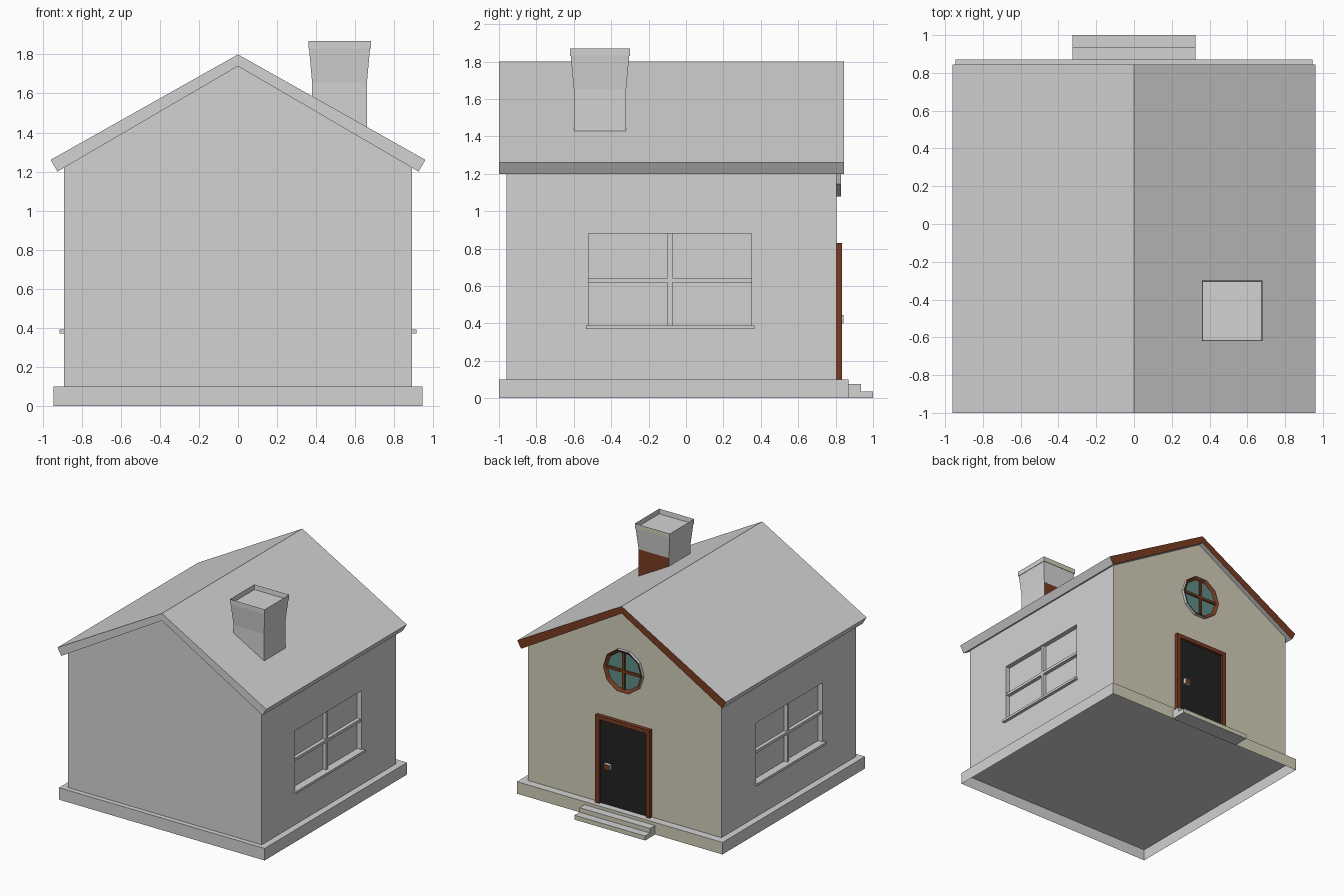
import bpy, bmesh, math
from mathutils import Vector

if "Cube" in bpy.data.objects:
    bpy.data.objects.remove(bpy.data.objects["Cube"])


def material(name, r, g, b):
    m = bpy.data.materials.new(name)
    m.diffuse_color = (r, g, b, 1)
    m.use_nodes = True
    m.node_tree.nodes["Principled BSDF"].inputs["Base Color"].default_value = m.diffuse_color
    return m


GREY = material("light_grey", 0.65, 0.65, 0.65)
BEIGE = material("beige_plaster", 0.645, 0.62, 0.49)
BROWN = material("brown_wood", 0.19, 0.045, 0.016)
GLASS = material("teal_glass", 0.115, 0.27, 0.24)
BLACK = material("black_door", 0.016, 0.016, 0.016)


def prism(name, profile, y0, y1, mat=GREY, back=None, recess=None):
    """Extrude an xz profile along y. Faces on the +y side take the back colour.
    recess = (direction, rim width, depth, floor colour) sinks one face."""
    bm = bmesh.new()
    cap = bm.faces.new([bm.verts.new((x, y0, z)) for x, z in profile])
    ext = bmesh.ops.extrude_face_region(bm, geom=[cap])["geom"]
    for v in ext:
        if isinstance(v, bmesh.types.BMVert):
            v.co.y = y1
    bmesh.ops.recalc_face_normals(bm, faces=bm.faces)
    bm.normal_update()
    for f in bm.faces:
        f.material_index = 1 if f.normal.y > 0.9 else 0
    mats = [mat, back or mat]
    if recess:
        direction, rim, depth, floor = recess
        face = max(bm.faces, key=lambda f: f.normal.dot(Vector(direction)))
        if depth is None:
            bmesh.ops.delete(bm, geom=[face], context='FACES_ONLY')
        else:
            bmesh.ops.inset_individual(bm, faces=[face], thickness=rim, depth=-depth)
            face.material_index = 2
            mats.append(floor)
    mesh = bpy.data.meshes.new(name)
    bm.to_mesh(mesh)
    bm.free()
    for m in mats:
        mesh.materials.append(m)
    ob = bpy.data.objects.new(name, mesh)
    bpy.context.collection.objects.link(ob)
    return ob


def box(name, x, y, z, mat=GREY, back=None, recess=None):
    x0, x1 = sorted(x)
    prof = [(x0, z[0]), (x1, z[0]), (x1, z[1]), (x0, z[1])]
    return prism(name, prof, y[0], y[1], mat, back, recess)


# Foundation, open underneath
box("foundation", (-0.945, 0.945), (-1.0, 0.87), (0, 0.10), GREY, BEIGE,
    ((0, 0, -1), 0.01, 0.09, GREY))

# House body and gable roof
walls = prism("walls", [(-0.89, 0.10), (0.89, 0.10), (0.89, 1.23), (0, 1.75), (-0.89, 1.23)],
              -0.96, 0.805, GREY, BEIGE)
prism("roof", [(-0.96, 1.26), (0, 1.80), (0.96, 1.26),
               (0.925, 1.20), (0, 1.74), (-0.925, 1.20)], -1.0, 0.845, GREY, BROWN)

# Side windows: cut openings, glazing bars and sills
for s, side in ((1, "right"), (-1, "left")):
    cutter = box(f"{side}_window_cutter", (s * 0.85, s * 1.0), (-0.52, 0.35), (0.39, 0.88))
    cutter.hide_render = True
    cutter.hide_viewport = True
    cut = walls.modifiers.new(f"{side}_window", 'BOOLEAN')
    cut.operation = 'DIFFERENCE'
    cut.solver = 'EXACT'
    cut.object = cutter
    box(f"{side}_window_upright", (s * 0.845, s * 0.88), (-0.098, -0.073), (0.39, 0.88))
    box(f"{side}_window_crossbar", (s * 0.845, s * 0.88), (-0.52, 0.35), (0.62, 0.643))
    box(f"{side}_window_sill", (s * 0.85, s * 0.915), (-0.535, 0.365), (0.37, 0.39))

# Door with frame and handle
box("door", (-0.22, 0.22), (0.80, 0.815), (0.10, 0.80), BLACK)
for s, side in ((1, "right"), (-1, "left")):
    box(f"door_jamb_{side}", (s * 0.215, s * 0.25), (0.80, 0.835), (0.10, 0.83), BROWN)
box("door_lintel", (-0.215, 0.215), (0.80, 0.835), (0.797, 0.83), BROWN)
box("door_handle", (0.115, 0.17), (0.81, 0.843), (0.40, 0.445), GREY, BROWN)

# Steps
box("upper_step", (-0.325, 0.325), (0.865, 0.935), (0, 0.075), GREY, BEIGE)
box("lower_step", (-0.325, 0.325), (0.93, 1.0), (0, 0.037), GREY, BEIGE)

# Ten-sided gable window with a sunken pane and crossed bars
R, CZ = 0.18, 1.25
ring = [(R * math.cos(i * math.tau / 10), CZ + R * math.sin(i * math.tau / 10)) for i in range(10)]
prism("round_window", ring, 0.80, 0.83, GREY, BROWN, ((0, 1, 0), 0.025, 0.018, GLASS))
box("round_window_upright", (-0.011, 0.011), (0.805, 0.825), (CZ - 0.15, CZ + 0.15), BROWN)
box("round_window_crossbar", (-0.155, 0.155), (0.805, 0.825), (CZ - 0.011, CZ + 0.011), BROWN)

# Chimney stack (open top) and cap with the flue sunk into it
box("chimney", (0.38, 0.66), (-0.60, -0.32), (1.38, 1.83), GREY, BROWN,
    ((0, 0, 1), 0, None, None))
box("chimney_cap", (0.36, 0.68), (-0.62, -0.30), (1.83, 1.87), GREY, BEIGE,
    ((0, 0, 1), 0.03, 0.23, GREY))
